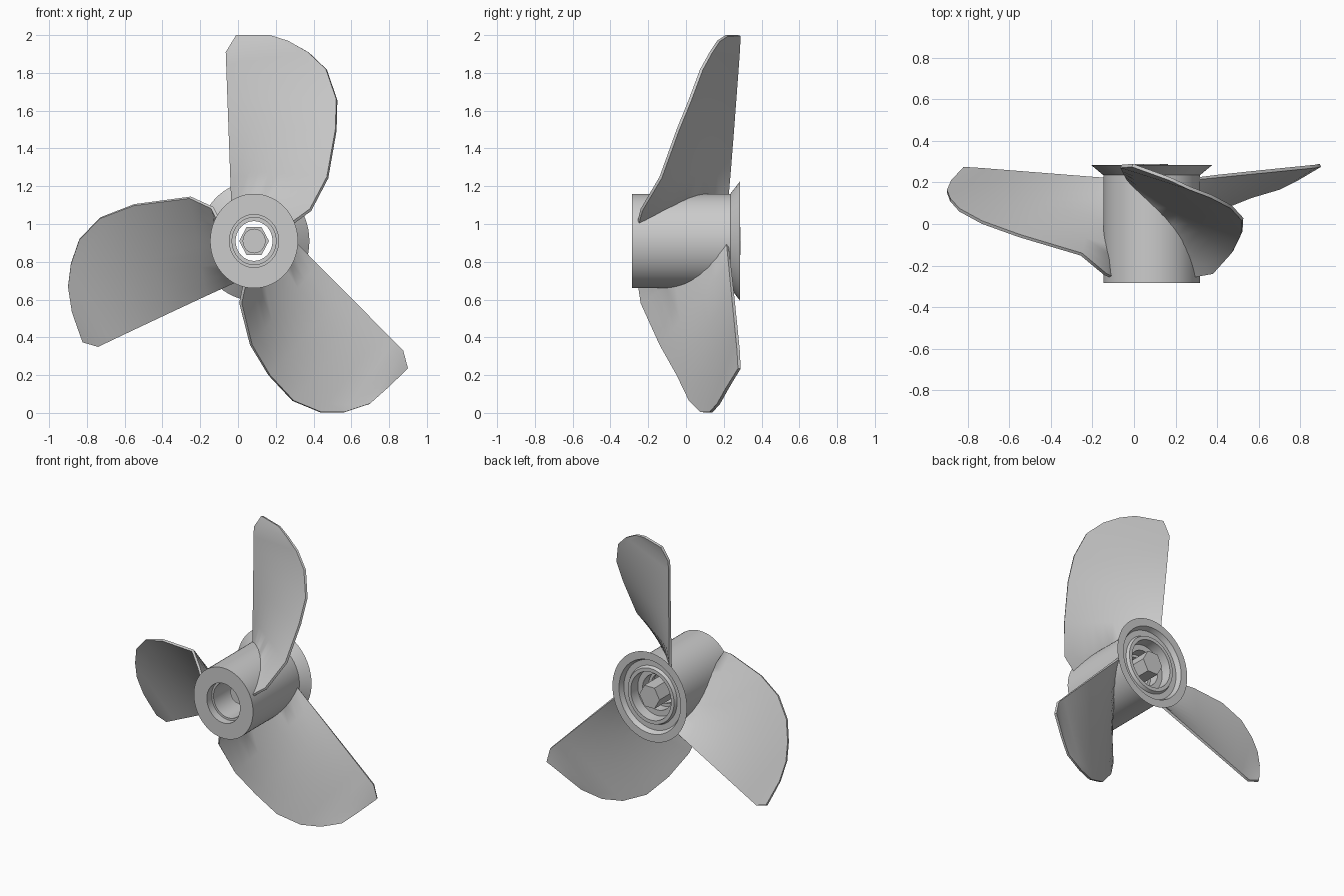
import bpy, bmesh, math
from mathutils import Vector

if "Cube" in bpy.data.objects:
    bpy.data.objects.remove(bpy.data.objects["Cube"])

CX, CZ, SQ = 0.085, 0.91, 0.93      # hub axis and its sideways squash


def finish(name, bm, angle=35):
    bmesh.ops.recalc_face_normals(bm, faces=bm.faces[:])
    me = bpy.data.meshes.new(name)
    bm.to_mesh(me)
    bm.free()
    ob = bpy.data.objects.new(name, me)
    bpy.context.collection.objects.link(ob)
    bpy.ops.object.select_all(action='DESELECT')
    ob.select_set(True)
    bpy.context.view_layer.objects.active = ob
    bpy.ops.object.shade_smooth_by_angle(angle=math.radians(angle))
    return ob


def lathe(name, profile, n=64, ring=True):
    """Turn (radius, y) points round the hub axis; ring closes the profile on itself."""
    bm = bmesh.new()
    loops = []
    for r, y in profile:
        loops.append([bm.verts.new((CX + SQ * r * math.cos(2 * math.pi * i / n), y,
                                    CZ + r * math.sin(2 * math.pi * i / n)))
                      for i in range(n)])
    pairs = list(zip(loops, loops[1:]))
    if ring:
        pairs.append((loops[-1], loops[0]))
    else:
        bm.faces.new(loops[0])
        bm.faces.new(loops[-1])
    for a, b in pairs:
        for i in range(n):
            j = (i + 1) % n
            bm.faces.new((a[i], a[j], b[j], b[i]))
    return finish(name, bm)


# Hub with flared rear flange, stepped rear recess and through bore
lathe("hub", [(0.14, -0.285), (0.25, -0.285), (0.25, 0.235), (0.315, 0.285),
              (0.26, 0.285), (0.245, 0.25), (0.205, 0.25), (0.195, 0.272),
              (0.17, 0.272), (0.165, 0.2), (0.125, 0.2), (0.125, -0.23), (0.14, -0.23)])
# Washer, shaft and hexagonal nut inside the bore
lathe("washer", [(0.105, 0.1), (0.127, 0.1), (0.127, 0.13), (0.105, 0.13)])
lathe("shaft", [(0.065, -0.12), (0.065, 0.2)], 32, False)
lathe("hex_nut", [(0.085, 0.1), (0.085, 0.289)], 6, False)

# Blade stations from root to tip: depth and position along the straight edge
CURVED_Y = [-0.26, -0.24, -0.14, -0.05, 0.015, 0.075, 0.125, 0.165, 0.21]
ALONG = [0, 0.08, 0.25, 0.5, 0.7, 0.82, 0.92, 1]

# Front outline of each blade: straight edge (root, corner, tip), then curved edge
BLADES = {
    "blade_top": ([(-0.035, 1.08), (-0.065, 1.91), (-0.01, 2.0)],
                  [(0.27, 1.0), (0.38, 1.08), (0.47, 1.25), (0.515, 1.5), (0.52, 1.66),
                   (0.465, 1.82), (0.37, 1.91), (0.265, 1.97), (0.17, 2.0)]),
    "blade_left": ([(0.02, 0.72), (-0.74, 0.355), (-0.82, 0.38)],
                   [(-0.07, 0.99), (-0.13, 1.09), (-0.25, 1.145), (-0.55, 1.105),
                    (-0.73, 1.035), (-0.84, 0.92), (-0.885, 0.79), (-0.9, 0.67), (-0.88, 0.54)]),
    "blade_right": ([(0.27, 0.94), (0.875, 0.33), (0.9, 0.235)],
                    [(0.05, 0.72), (0.02, 0.58), (0.075, 0.36), (0.17, 0.2), (0.295, 0.065),
                     (0.44, 0.005), (0.565, 0.005), (0.7, 0.05), (0.79, 0.13)]),
}


def blade(name, straight, curved, cols=10, thick=0.016):
    root, corner, tip = [Vector((x, y, z)) for (x, z), y in zip(straight, (0.21, 0.27, 0.275))]
    left = [root.lerp(corner, t) for t in ALONG] + [tip]
    bm = bmesh.new()
    rows = []
    for a, (x, z), y in zip(left, curved, CURVED_Y):
        b = Vector((x, y, z))
        row = []
        for c in range(cols + 1):
            p = a.lerp(b, c / cols)
            # keep the root inside the hub wall, clear of the bore
            r = math.hypot((p.x - CX) / SQ, p.z - CZ)
            k = max(1, 0.2 / r)
            row.append(bm.verts.new((CX + (p.x - CX) * k, p.y, CZ + (p.z - CZ) * k)))
        rows.append(row)
    for a, b in zip(rows, rows[1:]):
        for c in range(cols):
            bm.faces.new((a[c], a[c + 1], b[c + 1], b[c]))
    bmesh.ops.recalc_face_normals(bm, faces=bm.faces[:])
    bmesh.ops.solidify(bm, geom=bm.faces[:], thickness=thick)
    finish(name, bm, 40)


for name, (straight, curved) in BLADES.items():
    blade(name, straight, curved)
